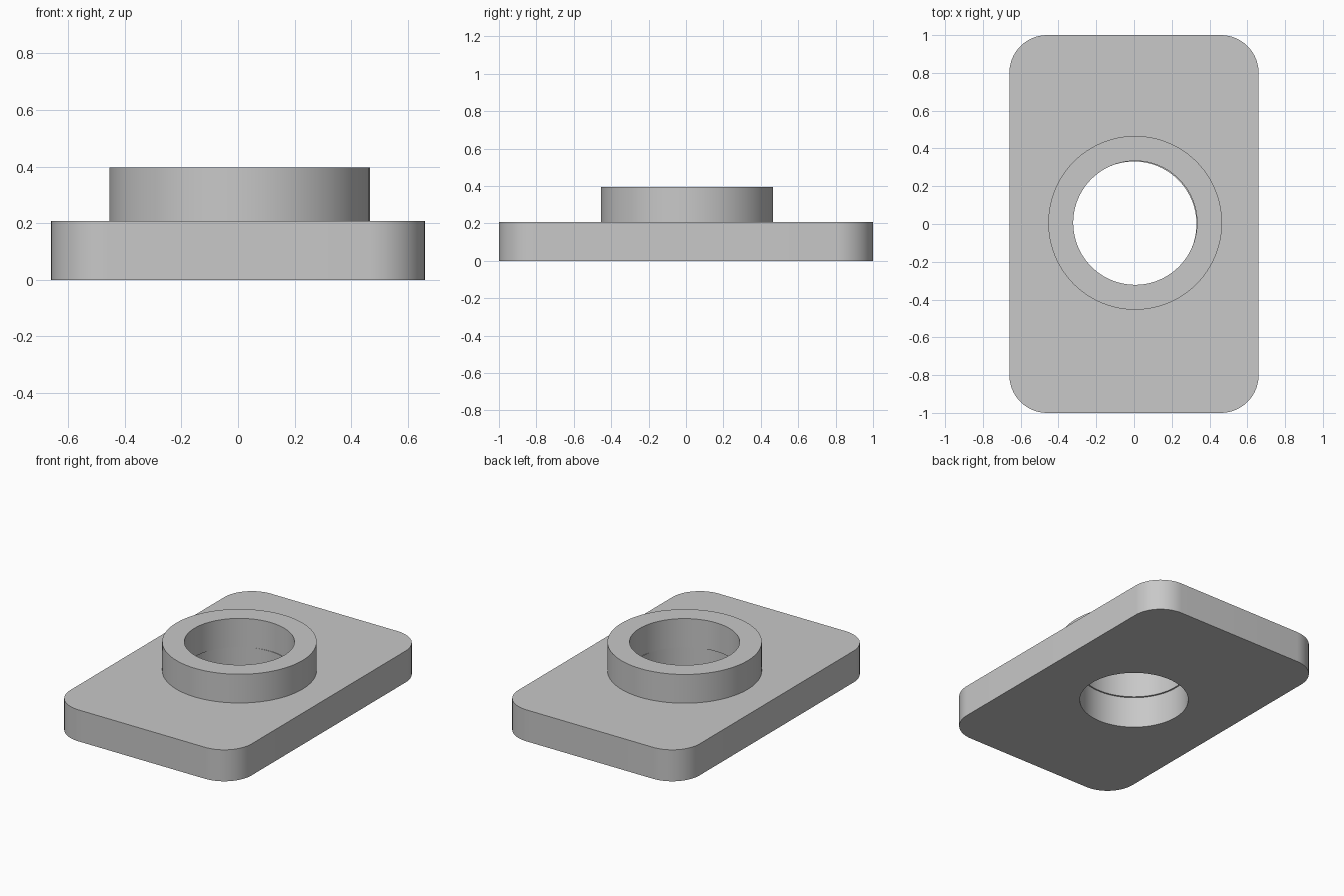
import bpy
import bmesh
from math import cos, sin, pi, radians

cube = bpy.data.objects.get("Cube")
if cube:
    bpy.data.objects.remove(cube, do_unlink=True)

# Single plain grey
grey = bpy.data.materials.new("plain_grey")
grey.use_nodes = True
colour = (0.58, 0.58, 0.58, 1)
grey.diffuse_color = colour
grey.node_tree.nodes["Principled BSDF"].inputs["Base Color"].default_value = colour


def circle(radius, centre=0.0, count=96):
    """Circle outline, shifted equally in x and y."""
    return [(centre + radius * cos(2 * pi * i / count),
             centre + radius * sin(2 * pi * i / count)) for i in range(count)]


def rounded_rectangle(half_x, half_y, radius, steps=16):
    points = []
    for corner, (sx, sy) in enumerate([(1, 1), (-1, 1), (-1, -1), (1, -1)]):
        for i in range(steps + 1):
            angle = (corner + i / steps) * pi / 2
            points.append((sx * (half_x - radius) + radius * cos(angle),
                           sy * (half_y - radius) + radius * sin(angle)))
    return points


def pierced_prism(name, outer, inner, bottom, top):
    """Extrude the area between two outlines."""
    bm = bmesh.new()
    for outline in (outer, inner):
        verts = [bm.verts.new((x, y, bottom)) for x, y in outline]
        for i, vert in enumerate(verts):
            bm.edges.new((verts[i - 1], vert))
    bmesh.ops.triangle_fill(bm, edges=bm.edges[:], use_beauty=True)
    raised = bmesh.ops.extrude_face_region(bm, geom=bm.faces[:], use_keep_orig=True)
    bmesh.ops.translate(bm, vec=(0, 0, top - bottom),
                        verts=[g for g in raised["geom"] if isinstance(g, bmesh.types.BMVert)])
    bmesh.ops.recalc_face_normals(bm, faces=bm.faces[:])
    mesh = bpy.data.meshes.new(name)
    bm.to_mesh(mesh)
    bm.free()
    mesh.materials.append(grey)
    obj = bpy.data.objects.new(name, mesh)
    bpy.context.collection.objects.link(obj)
    bpy.ops.object.select_all(action="DESELECT")
    obj.select_set(True)
    bpy.context.view_layer.objects.active = obj
    bpy.ops.object.shade_smooth_by_angle(angle=radians(30))
    return obj


# Base plate with rounded corners and a central bore
plate_top = 0.207
pierced_prism("base_plate", rounded_rectangle(0.66, 1.0, 0.2), circle(0.331), 0, plate_top)

# Raised collar, seated very slightly off centre
shift = 0.006
pierced_prism("collar", circle(0.46, shift), circle(0.328, shift), plate_top, 0.396)
